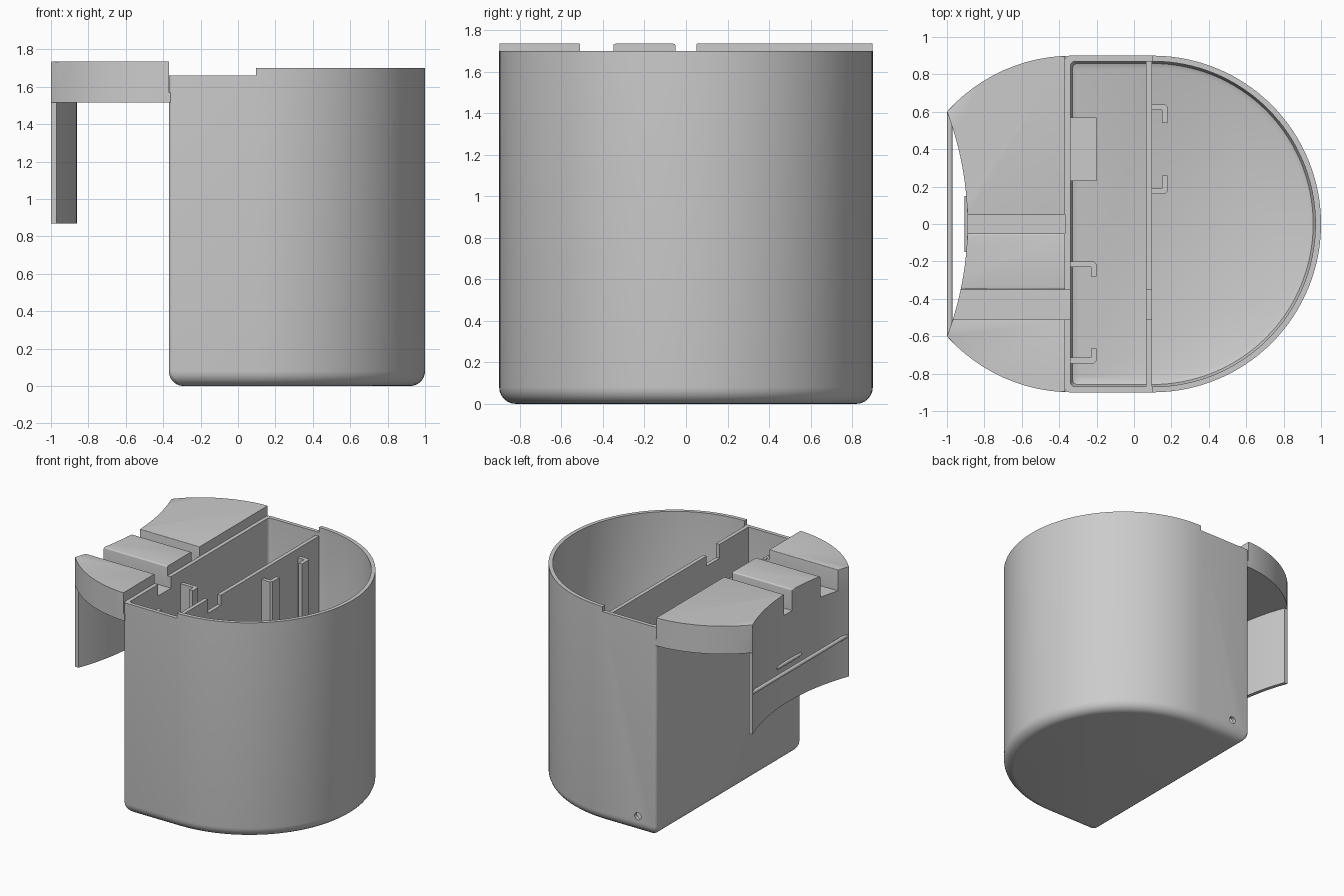
import bpy, bmesh, math
from mathutils import Matrix

if "Cube" in bpy.data.objects:
    bpy.data.objects.remove(bpy.data.objects["Cube"])

grey = bpy.data.materials.new("plain_grey")
grey.diffuse_color = (0.6, 0.6, 0.6, 1)
grey.use_nodes = True
grey.node_tree.nodes["Principled BSDF"].inputs["Base Color"].default_value = grey.diffuse_color


def finish(name, bm):
    bmesh.ops.recalc_face_normals(bm, faces=bm.faces)
    me = bpy.data.meshes.new(name)
    bm.to_mesh(me)
    bm.free()
    me.materials.append(grey)
    ob = bpy.data.objects.new(name, me)
    bpy.context.collection.objects.link(ob)
    return ob


def prism(name, pts, z0, z1, bevel=0, matrix=None):
    """Extrude an xy outline; optionally round the top edges, except at the wall."""
    bm = bmesh.new()
    lo = [bm.verts.new((x, y, z0)) for x, y in pts]
    hi = [bm.verts.new((x, y, z1)) for x, y in pts]
    n = len(pts)
    bm.faces.new(lo[::-1])
    bm.faces.new(hi)
    for i in range(n):
        j = (i + 1) % n
        bm.faces.new((lo[i], lo[j], hi[j], hi[i]))
    if bevel:
        top = [e for e in bm.edges if all(v.co.z > z1 - 1e-5 for v in e.verts)
               and not all(v.co.x > WALL - 1e-4 for v in e.verts)]
        bmesh.ops.bevel(bm, geom=top, offset=bevel, segments=4, profile=0.5,
                        affect='EDGES', clamp_overlap=True)
    if matrix:
        bm.transform(matrix)
    return finish(name, bm)


def box(name, x0, x1, y0, y1, z0, z1):
    return prism(name, [(x0, y0), (x1, y0), (x1, y1), (x0, y1)], z0, z1)


def rod(name, r, length, loc):
    bm = bmesh.new()
    bmesh.ops.create_cone(bm, cap_ends=True, segments=24, radius1=r, radius2=r, depth=length,
                          matrix=Matrix.Translation(loc) @ Matrix.Rotation(math.pi / 2, 4, 'X'))
    return finish(name, bm)


WALL = -0.37   # flat outer face of the cup
R = 0.9        # half width of the cup


# D-shaped outline, inset by d
def ring(d):
    r, c = R - d, 0.025
    arcs = [(0.1, 0, r, -90, 90, 64),
            (WALL + d + c, r - c, c, 90, 180, 5),
            (WALL + d + c, c - r, c, 180, 270, 5)]
    return [(cx + q * math.cos(math.radians(a + (b - a) * i / n)),
             cy + q * math.sin(math.radians(a + (b - a) * i / n)))
            for cx, cy, q, a, b, n in arcs for i in range(n + 1)]


# Cup shell: rounded outside, rim, then inside down to the floor
levels = [(0.08 * (1 - math.sin(a)), 0.08 * (1 - math.cos(a)))
          for a in (math.radians(15 * i) for i in range(7))]
levels += [(0, 1.70), (0.03, 1.70), (0.03, 0.08), (0.042, 0.052), (0.07, 0.04)]
bm = bmesh.new()
rings = [[bm.verts.new((x, y, z)) for x, y in ring(d)] for d, z in levels]
for a, b in zip(rings, rings[1:]):
    for i in range(len(a)):
        j = (i + 1) % len(a)
        bm.faces.new((a[i], a[j], b[j], b[i]))
bm.faces.new(rings[0][::-1])
bm.faces.new(rings[-1])
cup = finish("cup_shell", bm)

# Cuts: lowered rim, cable notch in the flat wall, small drain hole
cutters = [box("rim_cutter", -0.6, 0.097, -1.1, 1.1, 1.66, 1.9),
           box("notch_cutter", -0.5, -0.3, -0.51, -0.35, 1.57, 1.9),
           rod("hole_cutter", 0.028, 0.2, (-0.21, 0.9, 0.13))]
for c in cutters:
    m = cup.modifiers.new("cut", 'BOOLEAN')
    m.operation, m.solver, m.object = 'DIFFERENCE', 'EXACT', c
    c.hide_render = True
    bpy.context.view_layer.objects.active = cup
    bpy.ops.object.modifier_apply(modifier=m.name)
    bpy.data.objects.remove(c)

# Dividing wall with stepped top edge (profile in y, z)
prof = [(-0.885, 0.036), (0.885, 0.036), (0.885, 1.63), (-0.35, 1.63), (-0.35, 1.55),
        (-0.51, 1.55), (-0.51, 1.66), (-0.885, 1.66)]
yz_to_xyz = Matrix(((0, 0, 1, 0), (1, 0, 0, 0), (0, 1, 0, 0), (0, 0, 0, 1)))
prism("dividing_wall", prof, 0.065, 0.095, matrix=yz_to_xyz)


# Hook-over head: curved ends, concave outer side
def concave(y):
    return -2.581 + math.sqrt(1.691 ** 2 - y * y)


def head_outline(y0, y1, xr):
    ys = [R * math.sin(math.radians(a)) for a in range(-86, 87, 4)] + [-0.6, 0.6]
    ys = [y0] + sorted(y for y in ys if y0 + 0.004 < y < y1 - 0.004) + [y1]
    left = [(concave(y) if abs(y) <= 0.6001 else -0.33 - math.sqrt(R * R - y * y), y)
            for y in ys]
    left = [(min(x, xr - 0.003), y) for x, y in left]
    return [(xr, y0), (xr, y1)] + left[::-1]


prism("head_base", head_outline(-0.898, 0.898, -0.36), 1.515, 1.57)
for name, y0, y1 in (("front", -0.898, -0.51), ("middle", -0.35, -0.05), ("back", 0.05, 0.898)):
    prism("head_pad_" + name, head_outline(y0, y1, WALL), 1.56, 1.735, bevel=0.025)

# Curved hanging flap with a straight bar and small lip
ys = [0.6 * i / 16 for i in range(-16, 17)]
prism("hanging_flap", [(concave(y) + 0.03, y) for y in ys] +
      [(concave(y), y) for y in reversed(ys)], 0.87, 1.52)
rod("flap_bar", 0.015, 1.2, (-0.985, 0, 1.19))
rod("flap_lip", 0.015, 0.3, (-0.89, 0, 1.19))


# L-shaped guide rails inside both compartments
def rail(name, x0, x1, y, s, lip):
    t = 0.03
    prism(name, [(x0, y), (x1 - 0.015, y), (x1, y + s * 0.015), (x1, y + s * lip),
                 (x1 - t, y + s * lip), (x1 - t, y + s * t), (x0, y + s * t)], 0.036, 1.56)


rail("front_rail_a", 0.09, 0.18, 0.64, -1, 0.10)
rail("front_rail_b", 0.09, 0.18, 0.16, 1, 0.10)
rail("rear_rail_a", -0.345, -0.2, -0.2, -1, 0.08)
rail("rear_rail_b", -0.345, -0.2, -0.745, 1, 0.08)

# Low block on the inside of the flat wall
prism("inner_block", [(-0.345, 0.23), (-0.2, 0.23), (-0.2, 0.57), (-0.345, 0.57)], 0.036, 0.5)

# Smooth curved faces, keep edges sharp
bpy.ops.object.select_all(action='DESELECT')
for ob in bpy.context.scene.objects:
    ob.select_set(True)
    bpy.context.view_layer.objects.active = ob
bpy.ops.object.shade_smooth_by_angle(angle=math.radians(30))
